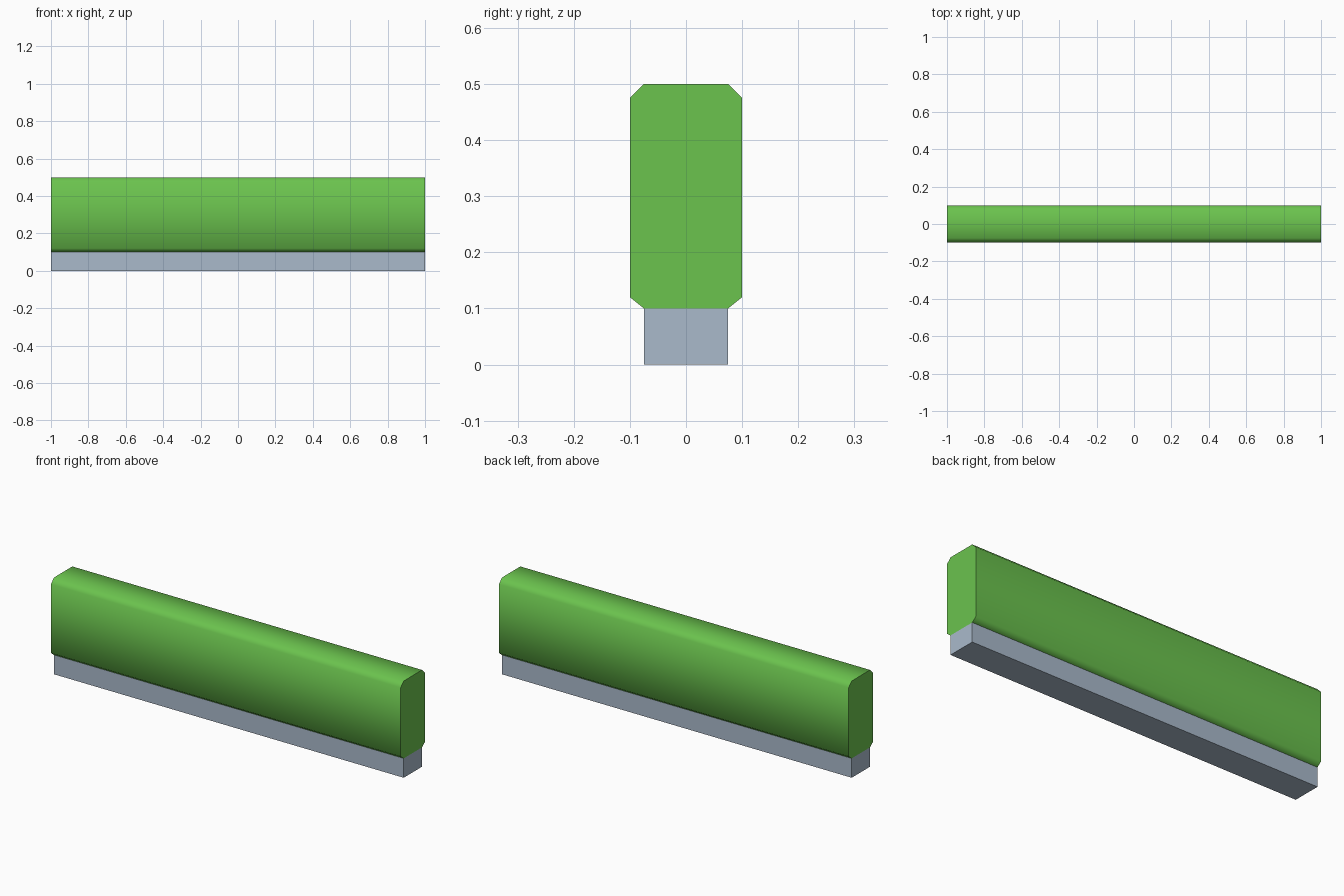
import bpy, bmesh

if "Cube" in bpy.data.objects:
    bpy.data.objects.remove(bpy.data.objects["Cube"])


def material(name, color):
    m = bpy.data.materials.new(name)
    m.diffuse_color = (*color, 1.0)
    m.use_nodes = True
    m.node_tree.nodes["Principled BSDF"].inputs["Base Color"].default_value = m.diffuse_color
    return m


def extrude_profile(name, profile, half_len, mat, smooth_sides=False):
    """Extrude a (y, z) profile along x, with flat end caps."""
    bm = bmesh.new()
    start = [bm.verts.new((-half_len, y, z)) for y, z in profile]
    end = [bm.verts.new((half_len, y, z)) for y, z in profile]
    n = len(profile)
    for i in range(n):
        j = (i + 1) % n
        side = bm.faces.new((start[i], start[j], end[j], end[i]))
        side.smooth = smooth_sides
    caps = [bm.faces.new(start), bm.faces.new(end)]
    bmesh.ops.recalc_face_normals(bm, faces=bm.faces)
    # Keep the ends crisp
    for cap in caps:
        for e in cap.edges:
            e.smooth = False
    mesh = bpy.data.meshes.new(name)
    bm.to_mesh(mesh)
    bm.free()
    mesh.materials.append(mat)
    obj = bpy.data.objects.new(name, mesh)
    bpy.context.collection.objects.link(obj)
    return obj


leaf_green = material("leaf green", (0.147, 0.546, 0.076))
stone_grey = material("stone grey", (0.401, 0.491, 0.597))

# Stone footing
footing = [(-0.075, 0), (0.075, 0), (0.075, 0.1), (-0.075, 0.1)]
extrude_profile("stone_footing", footing, 1.0, stone_grey)

# Clipped hedge with chamfered corners, mirrored across y = 0
half = [(0.075, 0.1), (0.1, 0.12), (0.1, 0.475), (0.075, 0.5)]
hedge = half + [(-y, z) for y, z in reversed(half)]
extrude_profile("hedge", hedge, 1.0, leaf_green, smooth_sides=True)
